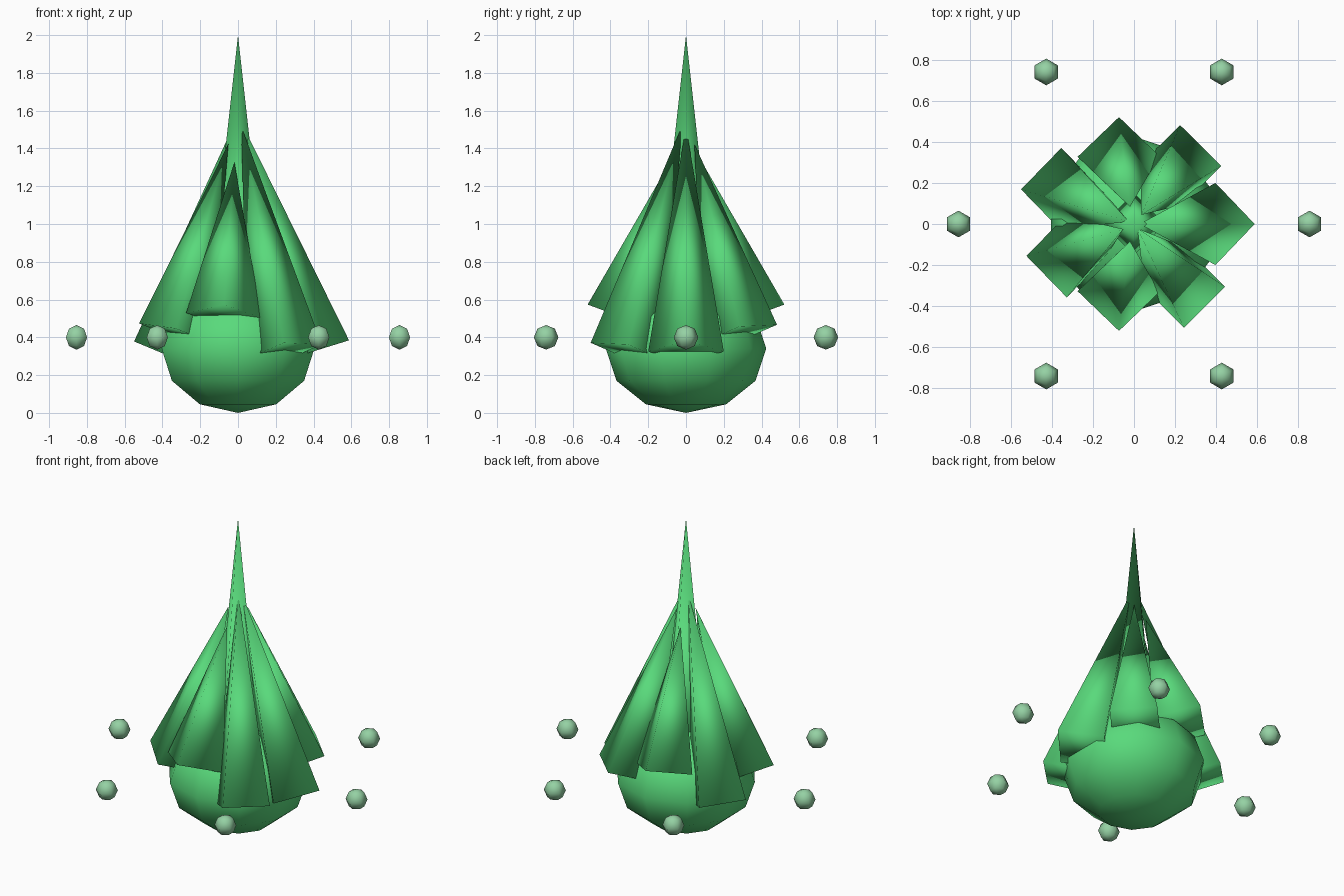
import bpy
import math
from mathutils import Vector

cube = bpy.data.objects.get("Cube")
if cube:
    bpy.data.objects.remove(cube, do_unlink=True)


def make_material(name, rgb):
    mat = bpy.data.materials.new(name)
    mat.use_nodes = True
    colour = (*rgb, 1.0)
    mat.diffuse_color = colour
    mat.node_tree.nodes["Principled BSDF"].inputs["Base Color"].default_value = colour
    return mat


leaf_green = make_material("leaf green", (0.1, 0.7, 0.2))
pale_green = make_material("pale green", (0.3, 0.64, 0.37))


def finish(name, mat):
    obj = bpy.context.object
    obj.name = name
    obj.data.materials.append(mat)
    bpy.ops.object.shade_smooth()
    return obj


def ball(name, mat, radius, location, segments, rings, squash=1.0):
    bpy.ops.mesh.primitive_uv_sphere_add(
        segments=segments, ring_count=rings, radius=radius, location=location)
    bpy.context.object.scale.z = squash
    return finish(name, mat)


def pyramid(name, mat, radius, depth, location):
    bpy.ops.mesh.primitive_cone_add(
        vertices=4, radius1=radius, radius2=0, depth=depth, location=location)
    return finish(name, mat)


# Squashed round bulb
ball("bulb", leaf_green, 0.425, (0, 0, 0.34), 10, 6, squash=0.8)

# Upright spike in the middle
pyramid("centre_spike", leaf_green, 0.2, 1.8, (0, 0, 1.1))

# Ring of seven petals in three lengths, leaning in to the spike
PETALS = 7
TILT = 0.3
for i in range(PETALS):
    angle = math.tau * i / PETALS
    out = Vector((math.cos(angle), math.sin(angle), 0))
    petal = pyramid(f"petal_{i + 1}", leaf_green, 0.2, 1.25 - 0.2 * (i % 3),
                    out * 0.212 + Vector((0, 0, 0.922)))
    axis = Vector((0, 0, math.cos(TILT))) - out * math.sin(TILT)
    petal.rotation_mode = 'QUATERNION'
    petal.rotation_quaternion = Vector((0, 0, 1)).rotation_difference(axis)

# Floating pollen balls around the bulb
POLLEN = 6
for i in range(POLLEN):
    angle = math.tau * i / POLLEN
    ball(f"pollen_{i + 1}", pale_green, 0.065,
         (0.855 * math.cos(angle), 0.855 * math.sin(angle), 0.4), 6, 4)
